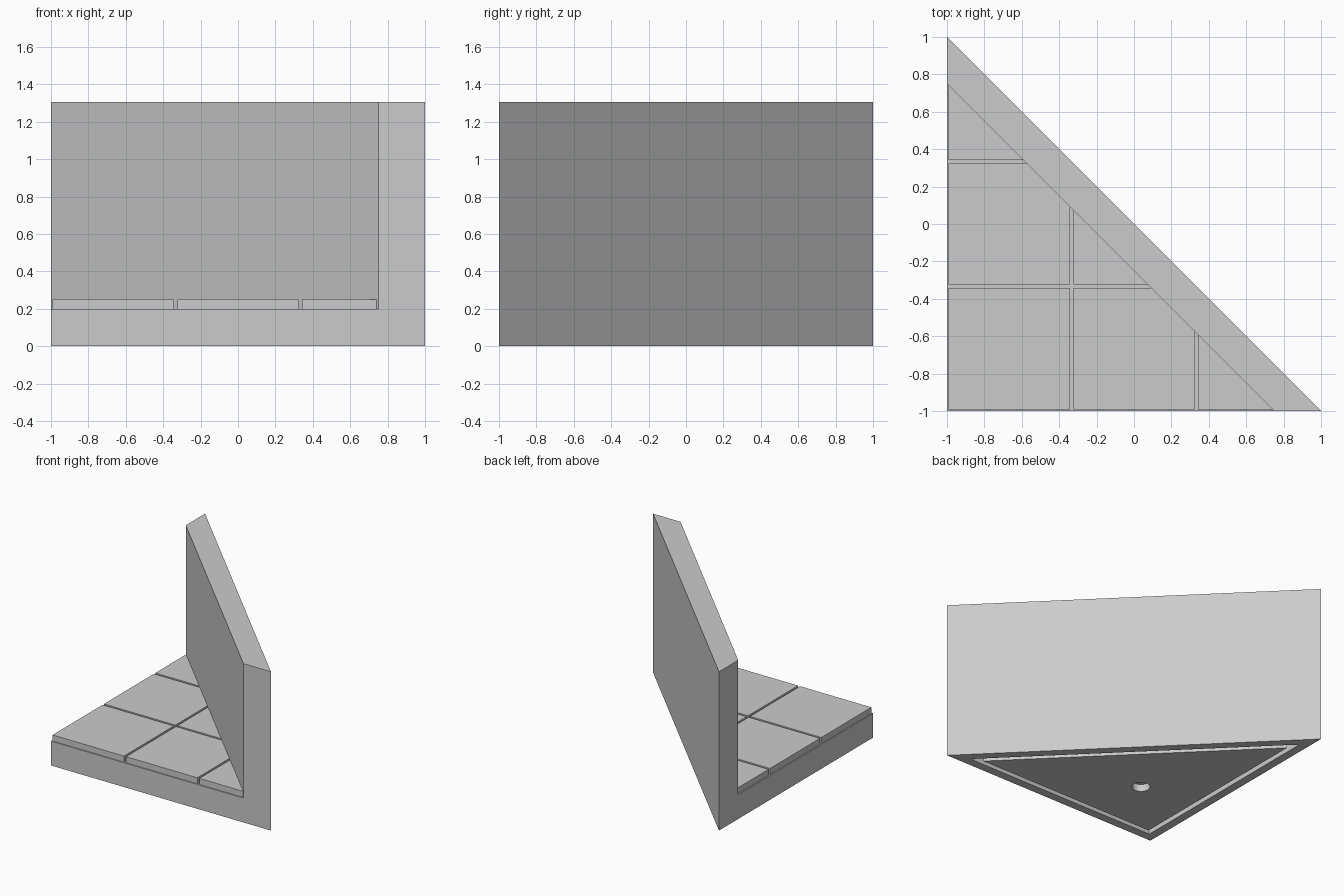
import bpy, bmesh, math
from mathutils import Vector

old = bpy.data.objects.get("Cube")
if old:
    bpy.data.objects.remove(old, do_unlink=True)

BASE_TOP, TILE_TOP, WALL_TOP = 0.2, 0.25, 1.305
WALL_LINE = -0.25          # inner wall face lies on x + y = WALL_LINE
PITCH, GAP = 2 / 3, 0.009  # floor tile spacing and half joint width
DEPTH = 0.06               # depth of underside cuts

stone = bpy.data.materials.new("grey stone")
stone.use_nodes = True
grey = (0.6, 0.6, 0.6, 1)
stone.diffuse_color = grey
stone.node_tree.nodes["Principled BSDF"].inputs["Base Color"].default_value = grey


def finish(name, bm):
    bmesh.ops.recalc_face_normals(bm, faces=bm.faces)
    mesh = bpy.data.meshes.new(name)
    bm.to_mesh(mesh)
    bm.free()
    mesh.materials.append(stone)
    obj = bpy.data.objects.new(name, mesh)
    bpy.context.collection.objects.link(obj)
    return obj


def corner_prism(name, corner, line, z0, z1):
    """Right-angled prism from (corner, corner) to the line x + y = line."""
    bm = bmesh.new()
    far = line - corner
    pts = [(corner, corner), (far, corner), (corner, far)]
    face = bm.faces.new([bm.verts.new((x, y, z0)) for x, y in pts])
    top = bmesh.ops.extrude_face_region(bm, geom=[face])["geom"]
    bmesh.ops.translate(bm, vec=(0, 0, z1 - z0),
                        verts=[v for v in top if isinstance(v, bmesh.types.BMVert)])
    return finish(name, bm)


def cut(target, cutter):
    mod = target.modifiers.new("cut", 'BOOLEAN')
    mod.operation, mod.solver, mod.object = 'DIFFERENCE', 'EXACT', cutter
    bpy.context.view_layer.objects.active = target
    bpy.ops.object.modifier_apply(modifier=mod.name)
    bpy.data.objects.remove(cutter, do_unlink=True)


def inset_prism(name, inset, z0, z1):
    return corner_prism(name, inset - 1, -inset * math.sqrt(2), z0, z1)


# Base and diagonal wall in one solid
body = corner_prism("base_and_wall", -1, 0, 0, WALL_TOP)
cut(body, corner_prism("room_cutter", -1.5, WALL_LINE, BASE_TOP, 2))

# Groove around the underside
groove = inset_prism("groove_cutter", 0.07, -0.1, DEPTH)
cut(groove, inset_prism("groove_core", 0.11, -0.2, 0.2))
cut(body, groove)

# Round socket in the underside
bm = bmesh.new()
bmesh.ops.create_cone(bm, cap_ends=True, segments=32, radius1=0.068, radius2=0.068, depth=2 * DEPTH)
bmesh.ops.translate(bm, vec=(-0.425, -0.425, 0), verts=bm.verts)
cut(body, finish("socket_cutter", bm))

# Floor tiles, trimmed along the wall
for row in range(3):
    for col in range(3 - row):
        bm = bmesh.new()
        bmesh.ops.create_cube(bm, size=1)
        side = PITCH - 2 * GAP
        bmesh.ops.scale(bm, vec=(side, side, TILE_TOP - BASE_TOP), verts=bm.verts)
        bmesh.ops.translate(bm, verts=bm.verts, vec=(
            (col - 1) * PITCH, (row - 1) * PITCH, (TILE_TOP + BASE_TOP) / 2))
        cutting = bmesh.ops.bisect_plane(
            bm, geom=bm.verts[:] + bm.edges[:] + bm.faces[:], clear_outer=True,
            plane_co=Vector((WALL_LINE, 0, 0)), plane_no=Vector((1, 1, 0)))
        edges = [e for e in cutting["geom_cut"] if isinstance(e, bmesh.types.BMEdge)]
        if edges:
            bmesh.ops.holes_fill(bm, edges=edges)
        finish(f"floor_tile_{row + 1}_{col + 1}", bm)
